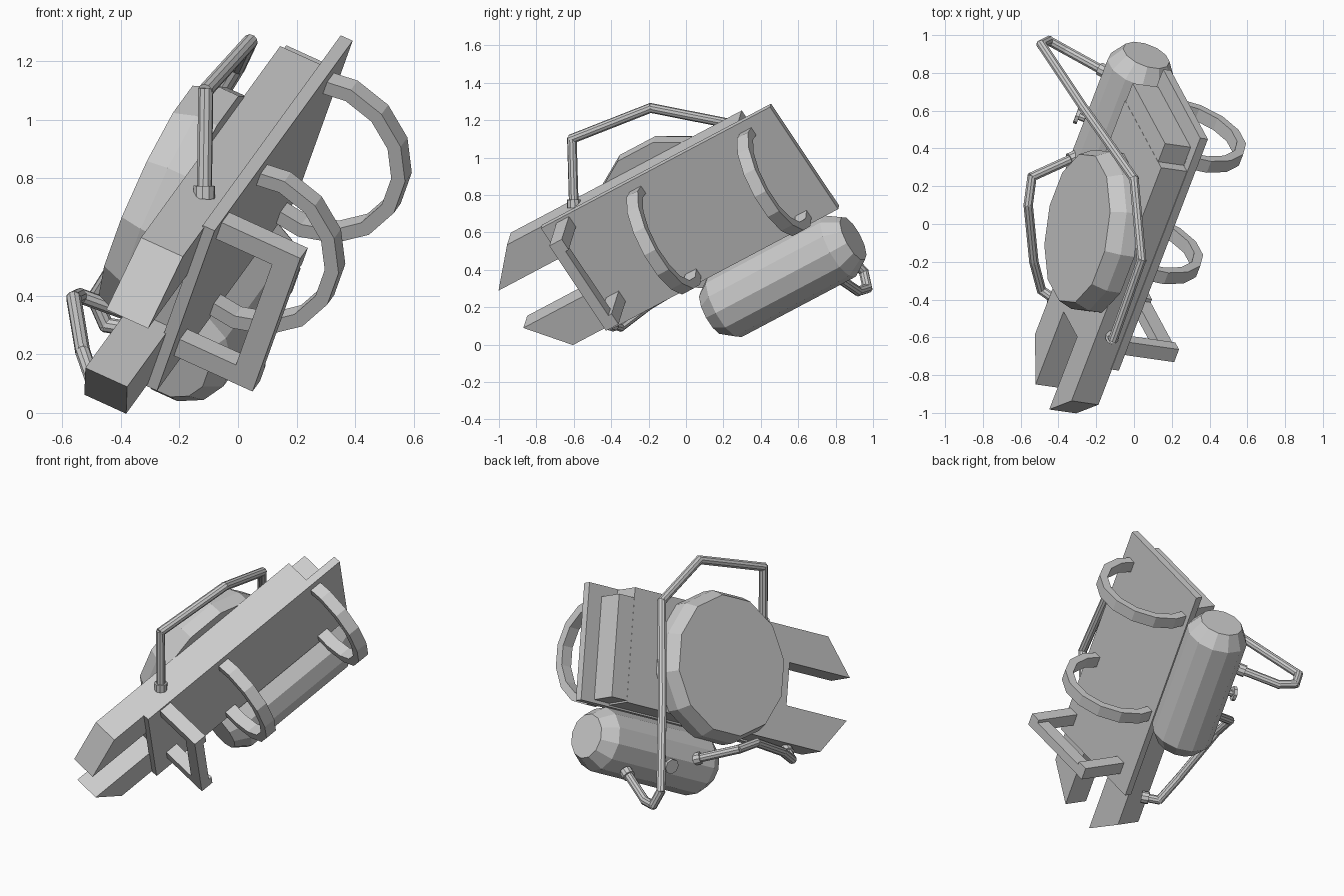
import bpy, bmesh, math
from mathutils import Vector, Matrix

cube = bpy.data.objects.get("Cube")
if cube:
    bpy.data.objects.remove(cube, do_unlink=True)

# Single plain material
GREY = (0.6, 0.6, 0.6, 1.0)
mat = bpy.data.materials.new("plain grey")
mat.use_nodes = True
mat.diffuse_color = GREY
mat.node_tree.nodes["Principled BSDF"].inputs["Base Color"].default_value = GREY

# Tilted pack frame: U along the pack, V across it, W out towards the wearer
U = Vector((0.322, 0.837, 0.443)).normalized()
V = Vector((0.286, -0.533, 0.796))
V = (V - U * V.dot(U)).normalized()
W = U.cross(V)
PACK = Matrix((U, V, W)).transposed().to_4x4()
AXIS_U, AXIS_W = Vector((1, 0, 0)), Vector((0, 0, 1))


def finish(name, bm, frame=PACK):
    bmesh.ops.recalc_face_normals(bm, faces=bm.faces)
    mesh = bpy.data.meshes.new(name)
    bm.to_mesh(mesh)
    bm.free()
    mesh.transform(frame)
    mesh.materials.append(mat)
    obj = bpy.data.objects.new(name, mesh)
    bpy.context.collection.objects.link(obj)


def add_prism(bm, outline, w0, w1):
    """Extrude a (u, v) outline from w0 to w1."""
    face = bm.faces.new([bm.verts.new((u, v, w0)) for u, v in outline])
    out = bmesh.ops.extrude_face_region(bm, geom=[face])
    verts = [g for g in out["geom"] if isinstance(g, bmesh.types.BMVert)]
    bmesh.ops.translate(bm, verts=verts, vec=(0, 0, w1 - w0))


def add_box(bm, u, v, w):
    add_prism(bm, [(u[0], v[0]), (u[1], v[0]), (u[1], v[1]), (u[0], v[1])], *w)


def box(name, u, v, w):
    bm = bmesh.new()
    add_box(bm, u, v, w)
    finish(name, bm)


def add_lathe(bm, base, axis, profile, sides):
    """Turn (distance, radius) pairs around an axis and cap both ends."""
    rot = axis.to_track_quat("Z", "Y").to_matrix()
    rings = []
    for t, r in profile:
        ring = []
        for i in range(sides):
            ang = 2 * math.pi * (i + 0.5) / sides
            p = Vector((r * math.cos(ang), r * math.sin(ang), t))
            ring.append(bm.verts.new(base + rot @ p))
        rings.append(ring)
    for lo, hi in zip(rings, rings[1:]):
        for i in range(sides):
            j = (i + 1) % sides
            bm.faces.new((lo[i], lo[j], hi[j], hi[i]))
    bm.faces.new(rings[0][::-1])
    bm.faces.new(rings[-1])


def lathe(name, base, axis, profile, sides=12):
    bm = bmesh.new()
    add_lathe(bm, Vector(base), Vector(axis).normalized(), profile, sides)
    finish(name, bm)


# Back plate and the lower step at the far end of the body
box("back_plate", (-0.40, 1.064), (0.20, 0.885), (-0.272, -0.227))
box("end_step", (0.82, 0.965), (0.22, 0.82), (-0.422, -0.262))

# Forked body with two slanted prongs
bm = bmesh.new()
add_prism(bm, [(0.85, 0.21), (0.85, 0.88), (-0.625, 0.88), (-0.81, 0.675),
               (-0.35, 0.675), (-0.35, 0.425), (-0.81, 0.425), (-0.63, 0.21)],
          -0.423, -0.265)
finish("forked_body", bm)

# Drum with a bevelled outer rim
lathe("drum", (0.22, 0.53, -0.42), -AXIS_W,
      [(0, 0.44), (0.08, 0.44), (0.16, 0.405)])

# Gas tank along the lower edge
lathe("tank", (0.12, -0.005, -0.29), AXIS_U,
      [(0, 0.13), (0.08, 0.187), (0.81, 0.187), (0.90, 0.13)])


# Arm loops: open square-section arcs
def arm_loop(name, u_mid, v_mid=0.53, w_mid=-0.165, r_out=0.315, r_in=0.265,
             half=0.036):
    bm = bmesh.new()
    centre = Vector((u_mid, v_mid, w_mid))
    sections = []
    for i in range(10):
        ang = math.radians(-110 + 220 * i / 9)
        d = Vector((0, math.sin(ang), math.cos(ang)))
        sections.append([bm.verts.new(centre + d * r + AXIS_U * s)
                         for r, s in ((r_in, -half), (r_out, -half),
                                      (r_out, half), (r_in, half))])
    for p, q in zip(sections, sections[1:]):
        for i in range(4):
            j = (i + 1) % 4
            bm.faces.new((p[i], p[j], q[j], q[i]))
    bm.faces.new(sections[0])
    bm.faces.new(sections[-1])
    finish(name, bm)


arm_loop("near_arm_loop", 0.17)
arm_loop("far_arm_loop", 0.875)

# Square grip: two arms and a narrower cross bar
bm = bmesh.new()
for v in ((0.80, 0.87), (0.30, 0.37)):
    add_box(bm, (-0.31, -0.23), v, (-0.23, 0.07))
add_box(bm, (-0.31, -0.25), (0.36, 0.81), (-0.015, 0.07))
finish("grip", bm)


# Hoses with collars at both ends, laid out in world space
def hose(name, points, radius=0.026, collar=0.037):
    pts = [Vector(p) for p in points]
    bm = bmesh.new()
    for p, q in zip(pts, pts[1:]):
        d = q - p
        add_lathe(bm, p, d.normalized(),
                  [(-0.008, radius), (d.length + 0.008, radius)], 10)
    for end, nxt in ((pts[0], pts[1]), (pts[-1], pts[-2])):
        add_lathe(bm, end, (nxt - end).normalized(),
                  [(-0.02, collar), (0.025, collar)], 10)
    finish(name, bm, Matrix.Identity(4))


hose("long_hose", [(-0.115, -0.60, 0.75), (-0.11, -0.61, 1.10),
                   (0.04, -0.19, 1.265), (0.0, 0.24, 1.18),
                   (-0.27, 0.62, 0.74), (-0.49, 0.95, 0.39),
                   (-0.45, 0.97, 0.30), (-0.36, 0.92, 0.285),
                   (-0.16, 0.81, 0.36)])
hose("short_hose", [(-0.32, 0.35, 0.32), (-0.54, 0.25, 0.40),
                    (-0.56, 0.10, 0.39), (-0.53, -0.20, 0.21),
                    (-0.49, -0.35, 0.095), (-0.42, -0.40, 0.11)])

# Small valve on the tank
VALVE_AXIS = (0, -0.45, -0.9)
lathe("valve_stem", (0.54, -0.08, -0.43), VALVE_AXIS,
      [(0, 0.02), (0.06, 0.02)], 8)
lathe("valve_wheel", (0.54, -0.105, -0.48), VALVE_AXIS,
      [(0, 0.045), (0.02, 0.045)], 8)
